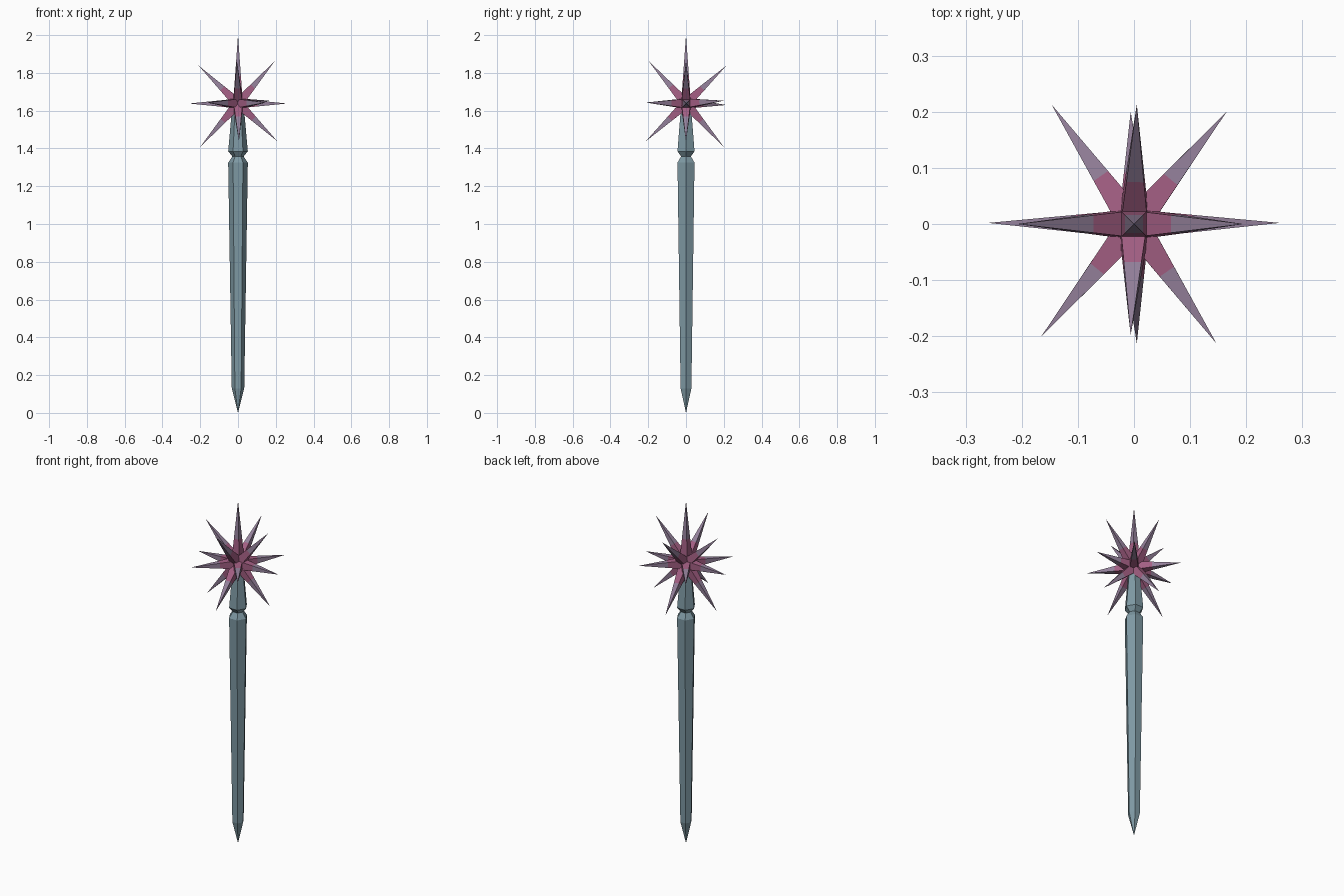
import bpy
import bmesh
from mathutils import Vector

cube = bpy.data.objects.get("Cube")
if cube:
    bpy.data.objects.remove(cube, do_unlink=True)


def make_material(name, rgb):
    mat = bpy.data.materials.new(name)
    mat.use_nodes = True
    mat.diffuse_color = (*rgb, 1)
    mat.node_tree.nodes["Principled BSDF"].inputs["Base Color"].default_value = (*rgb, 1)
    return mat


STEEL = make_material("blue grey", (0.21, 0.32, 0.37))
PINK = make_material("dusky pink", (0.37, 0.115, 0.23))
PURPLE = make_material("grey purple", (0.30, 0.22, 0.33))


def finish(name, bm, mats):
    bmesh.ops.recalc_face_normals(bm, faces=bm.faces)
    mesh = bpy.data.meshes.new(name)
    bm.to_mesh(mesh)
    bm.free()
    for mat in mats:
        mesh.materials.append(mat)
    obj = bpy.data.objects.new(name, mesh)
    bpy.context.collection.objects.link(obj)
    return obj


def loft(bm, rings):
    """Skin consecutive rings of points; returns the faces of each band."""
    loops = [[bm.verts.new(p) for p in ring] for ring in rings]
    bands = []
    for a, b in zip(loops, loops[1:]):
        n = max(len(a), len(b))
        band = []
        for i in range(n):
            j = (i + 1) % n
            if len(b) == 1:
                corners = (a[i], a[j], b[0])
            elif len(a) == 1:
                corners = (a[0], b[j], b[i])
            else:
                corners = (a[i], a[j], b[j], b[i])
            band.append(bm.faces.new(corners))
        bands.append(band)
    return bands


# Hexagonal shaft with pointed foot and notched neck: (radius, height)
PROFILE = [(0, 0), (0.033, 0.13), (0.052, 1.325), (0.030, 1.358),
           (0.052, 1.385), (0.030, 1.63), (0, 1.64)]
HEX = [(1, 0), (0.5, 0.866), (-0.5, 0.866), (-1, 0), (-0.5, -0.866), (0.5, -0.866)]
bm = bmesh.new()
loft(bm, [[(x * r, y * r, z) for x, y in HEX] if r else [(0, 0, z)] for r, z in PROFILE])
finish("shaft", bm, [STEEL])

# Star head: four-sided spikes radiating from one centre
CENTRE = Vector((0, 0, 1.638))
HALF_WIDTH = 0.026
PINK_PART = 0.4


def spike(name, tip, side):
    tip = Vector(tip)
    u = Vector(side)
    u = (u - tip * (u.dot(tip) / tip.length_squared)).normalized()
    v = tip.normalized().cross(u)

    def ring(t):
        w = HALF_WIDTH * (1 - t)
        return [CENTRE + tip * t + u * (a * w) + v * (b * w)
                for a, b in ((1, 1), (-1, 1), (-1, -1), (1, -1))]

    bm = bmesh.new()
    bands = loft(bm, [ring(0), ring(PINK_PART), [CENTRE + tip]])
    for face in bands[1]:
        face.material_index = 1
    finish(name, bm, [PINK, PURPLE])


spike("top_spike", (0, 0, 0.362), (1, 0, 0))
spike("left_spike", (0.26, 0.002, 0), (0, 0, 1))
spike("right_spike", (-0.26, 0.002, 0), (0, 0, 1))

# Diagonal spikes, listed by the axis their flat side faces
DIAGONALS = {
    "level": ((0, 0, 1), [(0.165, 0.20, 0.015), (-0.165, -0.20, 0.005),
                          (-0.147, 0.213, -0.008), (0.147, -0.213, 0.005)]),
    "crosswise": ((0, 1, 0), [(0.195, 0, 0.225), (-0.20, 0, -0.23),
                              (-0.208, 0, 0.20), (0.208, 0, -0.20)]),
    "lengthwise": ((1, 0, 0), [(0.005, 0.213, 0.20), (0.005, -0.213, -0.20),
                               (-0.006, -0.198, 0.225), (-0.006, 0.20, -0.23)]),
}
for group, (side, tips) in DIAGONALS.items():
    for i, tip in enumerate(tips):
        spike(f"{group}_spike_{i + 1}", tip, side)
